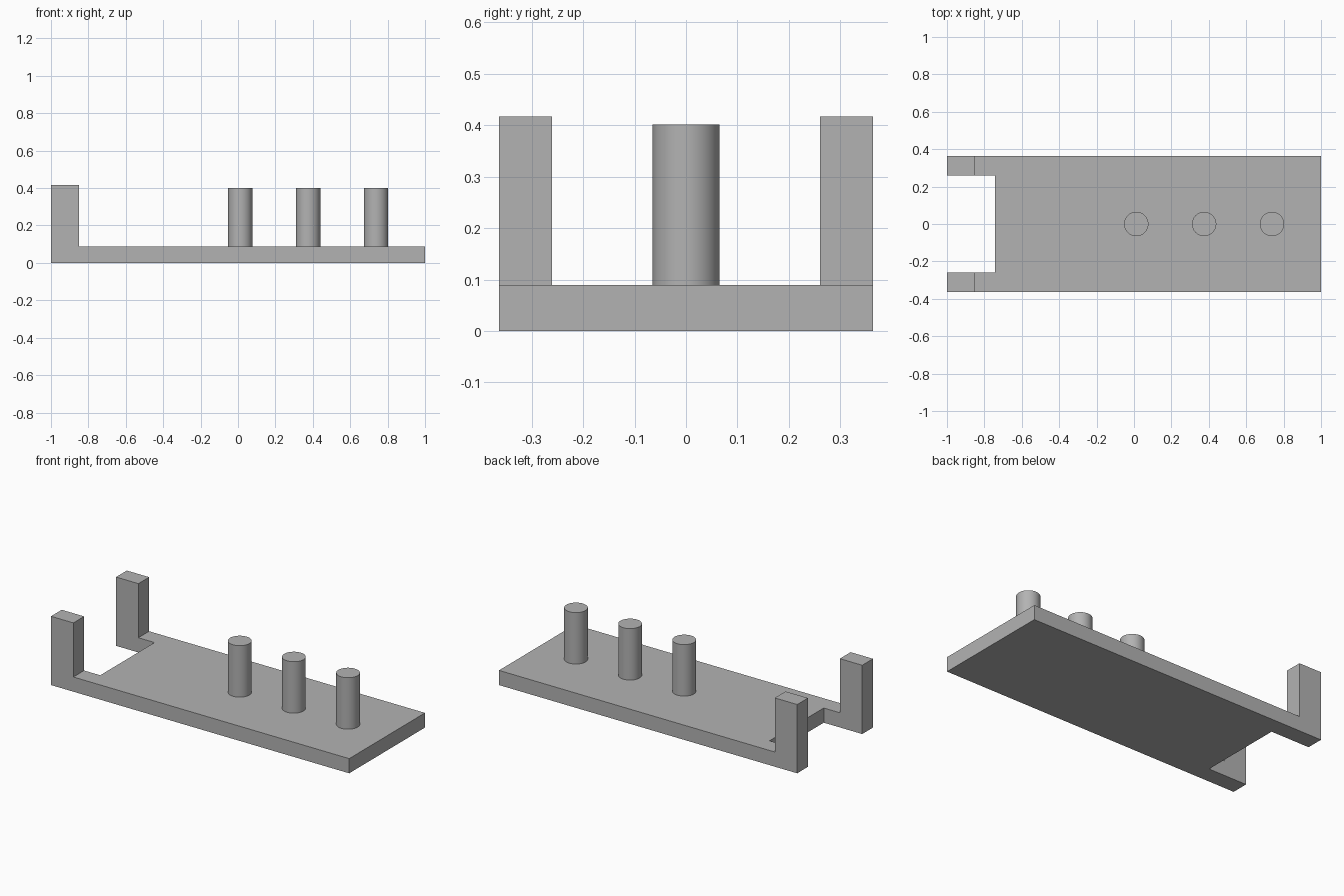
import bpy, bmesh
from mathutils import Vector

cube = bpy.data.objects.get("Cube")
if cube:
    bpy.data.objects.remove(cube, do_unlink=True)

grey = bpy.data.materials.new("plain grey")
grey.use_nodes = True
COLOUR = (0.45, 0.45, 0.45, 1)
grey.diffuse_color = COLOUR
grey.node_tree.nodes["Principled BSDF"].inputs["Base Color"].default_value = COLOUR

HALF_WIDTH, SLOT = 0.363, 0.26
PLATE_TOP, POST_TOP, PEG_TOP = 0.089, 0.417, 0.401
POST_X, SLOT_X = -0.85, -0.742


def extrude(name, outline, z0, z1):
    """Prism from a flat outline."""
    bm = bmesh.new()
    face = bm.faces.new([bm.verts.new((x, y, z0)) for x, y in outline])
    top = bmesh.ops.extrude_face_region(bm, geom=[face])["geom"]
    moved = [v for v in top if isinstance(v, bmesh.types.BMVert)]
    bmesh.ops.translate(bm, verts=moved, vec=Vector((0, 0, z1 - z0)))
    bmesh.ops.recalc_face_normals(bm, faces=bm.faces)
    mesh = bpy.data.meshes.new(name)
    bm.to_mesh(mesh)
    bm.free()
    mesh.materials.append(grey)
    obj = bpy.data.objects.new(name, mesh)
    bpy.context.collection.objects.link(obj)
    return obj


# Base plate with a notch in its right end
half = [(1, HALF_WIDTH), (-1, HALF_WIDTH), (-1, SLOT), (SLOT_X, SLOT)]
extrude("base_plate", half + [(x, -y) for x, y in reversed(half)], 0, PLATE_TOP)

# Upright posts on the two prongs
for name, s in (("front_post", -1), ("back_post", 1)):
    extrude(name, [(-1, s * SLOT), (POST_X, s * SLOT),
                   (POST_X, s * HALF_WIDTH), (-1, s * HALF_WIDTH)],
            PLATE_TOP, POST_TOP)

# Row of round pegs
for i, name in enumerate(("inner_peg", "middle_peg", "outer_peg")):
    bpy.ops.mesh.primitive_cylinder_add(
        vertices=64, radius=0.065, depth=PEG_TOP - PLATE_TOP,
        location=(0.012 + i * 0.363, 0, (PLATE_TOP + PEG_TOP) / 2))
    peg = bpy.context.object
    peg.name = name
    peg.data.materials.append(grey)
    bpy.ops.object.shade_smooth_by_angle()
